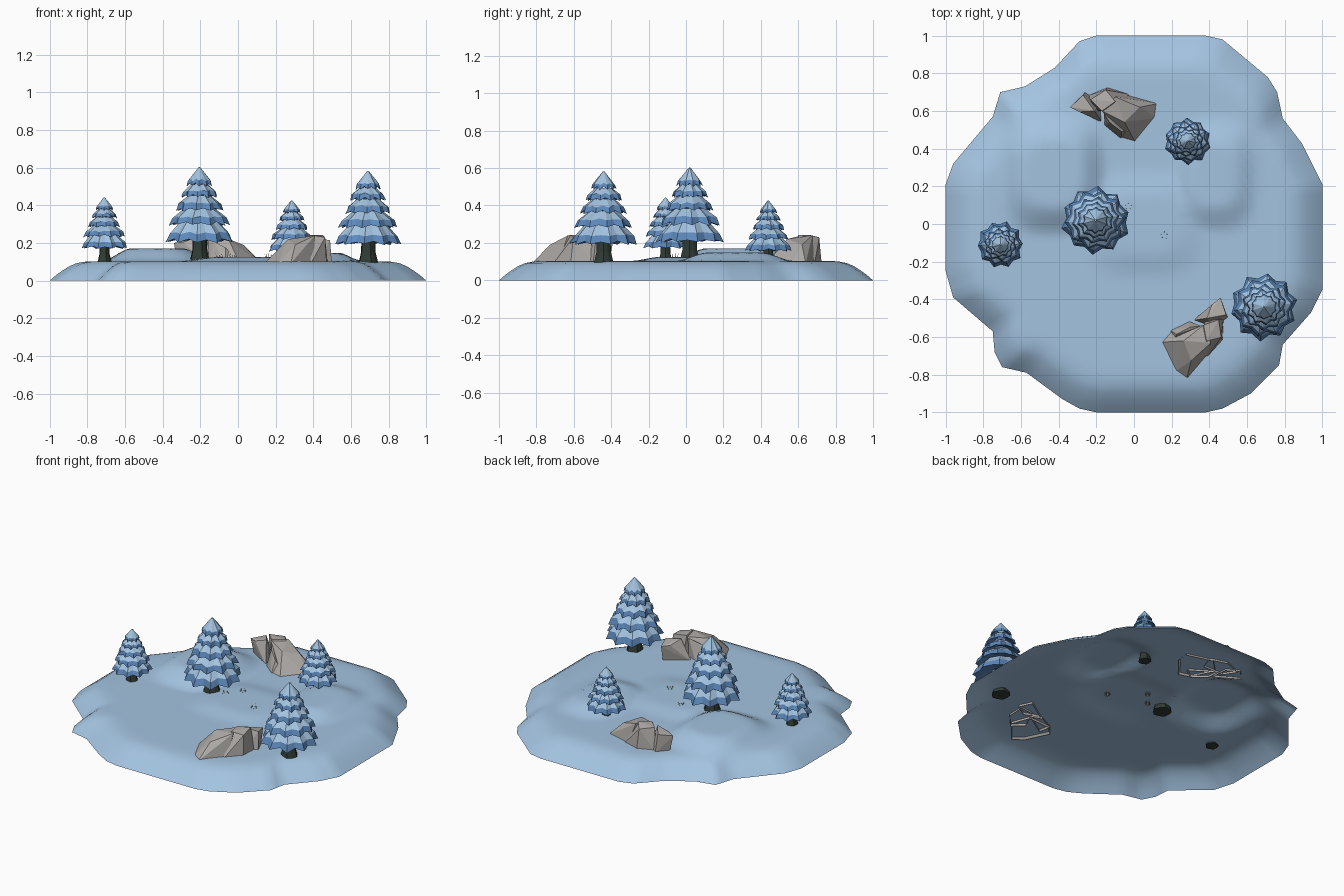
import bpy, bmesh, math, random
from mathutils import Vector, Matrix

if "Cube" in bpy.data.objects:
    bpy.data.objects.remove(bpy.data.objects["Cube"])

random.seed(4)


def material(name, rgb):
    m = bpy.data.materials.new(name)
    m.diffuse_color = (*rgb, 1)
    m.use_nodes = True
    m.node_tree.nodes["Principled BSDF"].inputs["Base Color"].default_value = m.diffuse_color
    return m


SNOW = material("snow", (0.37, 0.55, 0.75))
NEEDLE = material("blue needles", (0.11, 0.25, 0.50))
BARK = material("dark bark", (0.03, 0.045, 0.035))
STONE = material("grey stone", (0.43, 0.41, 0.39))
STRAW = material("dry straw", (0.36, 0.27, 0.20))


def finish(bm, name, mats, smooth=False):
    me = bpy.data.meshes.new(name)
    bm.to_mesh(me)
    bm.free()
    for m in mats:
        me.materials.append(m)
    for p in me.polygons:
        p.use_smooth = smooth
    ob = bpy.data.objects.new(name, me)
    bpy.context.collection.objects.link(ob)
    return ob


def bridge(bm, a, b, mat=0):
    n = len(a)
    for i in range(n):
        j = (i + 1) % n
        f = bm.faces.new((a[i], a[j], b[j], b[i]))
        f.material_index = mat


# Snowy ground: open shell with an irregular outline and soft mounds
OUTLINE = [(1, .21), (.89, .43), (.79, .56), (.76, .70), (.71, .78), (.47, .98), (.38, 1),
           (-.2, 1), (-.29, .97), (-.42, .83), (-.58, .73), (-.71, .70), (-.75, .57),
           (-.96, .32), (-1, .21), (-1, -.25), (-.96, -.39), (-.75, -.57), (-.74, -.68),
           (-.70, -.76), (-.57, -.79), (-.38, -.93), (-.29, -.98), (-.2, -1), (.38, -1),
           (.47, -.98), (.62, -.9), (.77, -.75), (.79, -.64), (.94, -.47), (1, -.35)]
MOUNDS = [(-.43, .27, .30, .35, .068), (.43, .26, .23, .32, .045), (.05, 0, .36, .30, .022)]


def mound_height(x, y):
    z = 0
    for cx, cy, a, b, h in MOUNDS:
        d = ((abs(x - cx) / a) ** 3 + (abs(y - cy) / b) ** 3) ** (1 / 3)
        t = min(1, max(0, (1 - d) / .55))
        z = max(z, h * t * t * (3 - 2 * t))
    return z


def ground():
    pts = []
    for i, p in enumerate(OUTLINE):
        q = OUTLINE[(i + 1) % len(OUTLINE)]
        steps = max(1, round(math.dist(p, q) / .05))
        pts += [(p[0] + (q[0] - p[0]) * k / steps, p[1] + (q[1] - p[1]) * k / steps)
                for k in range(steps)]
    rings = [(1, 0), (.965, .03), (.93, .055), (.895, .077), (.86, .092), (.82, .1)]
    rings += [(.82 - .04 * k, .103) for k in range(1, 20)]
    bm = bmesh.new()
    prev = None
    for s, z in rings:
        ring = [bm.verts.new((x * s, y * s, z + mound_height(x * s, y * s))) for x, y in pts]
        if prev:
            bridge(bm, prev, ring)
        prev = ring
    c = bm.verts.new((0, 0, .103 + mound_height(0, 0)))
    for i in range(len(prev)):
        bm.faces.new((prev[i], prev[(i + 1) % len(prev)], c))
    finish(bm, "snow_ground", [SNOW], True)


# Fir tree: flared trunk and five jagged tiers with snow tops
TIERS = [(.182, .105, .150, .100, .215), (.160, .195, .235, .080, .285),
         (.127, .272, .308, .060, .352), (.098, .343, .373, .045, .412),
         (.070, .403, .430, .004, .503)]


def star(bm, r, z, n, turn, notch, lift, jit):
    out = []
    for i in range(n):
        a = turn + math.tau * i / n
        k = (notch if i % 2 else 1) * (1 + random.uniform(-jit, jit))
        out.append(bm.verts.new((r * k * math.cos(a), r * k * math.sin(a),
                                 z + (lift if i % 2 else 0) + random.uniform(-jit, jit) * .1)))
    return out


def tree(name, x, y, z, s):
    place = Matrix.Translation((x, y, z)) @ Matrix.Scale(s, 4)
    bm = bmesh.new()
    n = 20
    for r, zb, zs, rt, zt in TIERS:
        turn = random.uniform(0, 1)
        under = star(bm, r * .3, zb + .045, n, turn, 1, 0, 0)
        rim = star(bm, r, zb, n, turn, .86, .014, .04)
        shoulder = star(bm, r * .9, zs, n, turn, .84, .008, .04)
        top = star(bm, rt, zt, n, turn, .9, 0, 0)
        bridge(bm, under, rim, 1)
        bridge(bm, rim, shoulder, 1)
        bridge(bm, shoulder, top, 0)
    bmesh.ops.recalc_face_normals(bm, faces=bm.faces)
    bm.transform(place)
    finish(bm, name + "_branches", [SNOW, NEEDLE])

    bm = bmesh.new()
    prev = None
    for r, h in [(.06, -.012), (.052, .02), (.042, .06), (.036, .2)]:
        ring = star(bm, r, h, 10, 0, .9, 0, 0)
        if prev:
            bridge(bm, prev, ring)
        else:
            bm.faces.new(ring[::-1])
        prev = ring
    bm.transform(place)
    finish(bm, name + "_trunk", [BARK])


# Rock outcrop: leaning chunks, open underneath
CHUNKS = [
    ([(.23, .04), (.22, -.035), (.11, -.17), (.04, -.15), (-.04, 0), (.05, .09)],
     [(.0, .075, .135), (-.07, .0, .13), (.05, -.06, .115), (.13, .02, .085)]),
    ([(-.04, .125), (.08, .088), (.05, 0), (-.1, 0), (-.15, .08)],
     [(-.05, .112, .125), (-.13, .06, .138), (-.07, .0, .138), (.0, .05, .138)]),
    ([(-.22, .03), (-.16, .1), (-.08, .05), (-.07, -.06), (-.17, 0)],
     [(-.24, .02, .095), (-.17, .085, .11), (-.11, .0, .125), (-.19, -.005, .1)]),
    ([(.03, -.15), (-.055, -.08), (-.06, 0), (.1, -.1)],
     [(-.03, -.06, .105), (-.06, -.01, .12), (.035, -.11, .07)]),
]


def rock(name, x, y, angle):
    bm = bmesh.new()
    for base, top in CHUNKS:
        vs = [bm.verts.new((u, v, -.015)) for u, v in base]
        vs += [bm.verts.new(p) for p in top]
        res = bmesh.ops.convex_hull(bm, input=vs)
        for f in [f for f in bm.faces if all(v.co.z < 0 for v in f.verts)]:
            bm.faces.remove(f)
    bm.transform(Matrix.Translation((x, y, .105)) @ Matrix.Rotation(math.radians(angle), 4, 'Z'))
    finish(bm, name, [STONE])


# Dry grass tuft: a few thin leaning blades
def tuft(name, x, y):
    bm = bmesh.new()
    for i in range(5):
        a = math.tau * i / 5 + .3
        d = Vector((math.cos(a), math.sin(a), 0))
        w = Vector((-d.y, d.x, 0)) * .004
        p = Vector((x, y, .1)) + d * .008
        tip = p + d * .012 + Vector((0, 0, random.uniform(.035, .05)))
        base = [bm.verts.new(p + w), bm.verts.new(p - w), bm.verts.new(p + d * .005)]
        t = bm.verts.new(tip)
        for k in range(3):
            bm.faces.new((base[k], base[(k + 1) % 3], t))
    bmesh.ops.recalc_face_normals(bm, faces=bm.faces)
    finish(bm, name, [STRAW])


ground()
tree("centre_tree", -.205, .02, .1, 1)
tree("front_right_tree", .69, -.44, .09, .98)
tree("back_right_tree", .285, .44, .085, .68)
tree("left_tree", -.71, -.11, .1, .68)
rock("back_rock", -.1, .6, 0)
rock("front_rock", .34, -.6, -115)
for i, (x, y) in enumerate([(.16, -.06), (-.1, .01), (-.03, .095)]):
    tuft(f"grass_tuft_{i + 1}", x, y)
